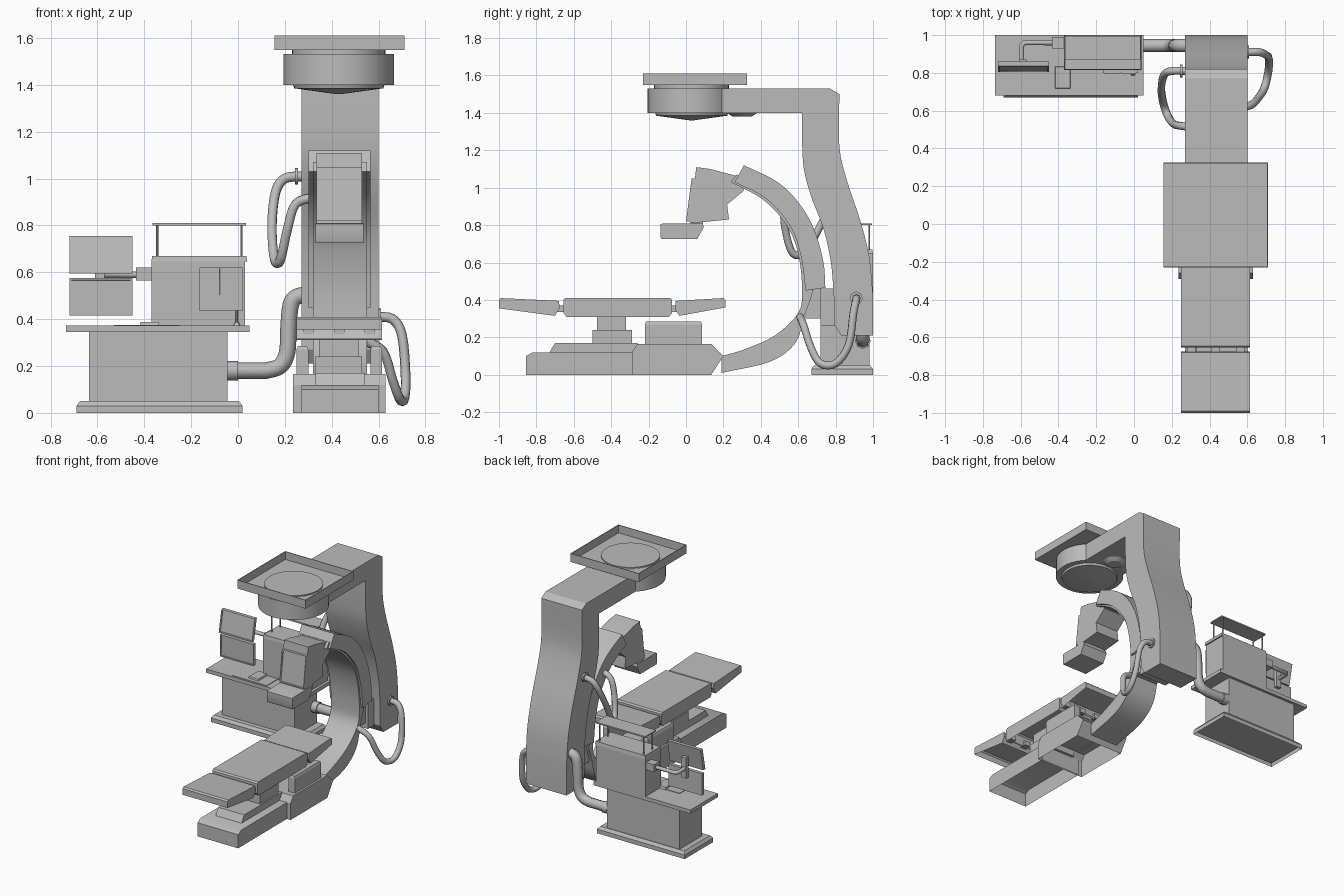
import bpy, bmesh, math
from mathutils import Vector

old = bpy.data.objects.get("Cube")
if old:
    bpy.data.objects.remove(old)

grey = bpy.data.materials.new("light grey")
grey.use_nodes = True
grey.diffuse_color = (0.5, 0.5, 0.5, 1)
grey.node_tree.nodes["Principled BSDF"].inputs["Base Color"].default_value = (0.5, 0.5, 0.5, 1)


def finish(name, bm, hollow=False):
    """Turn a bmesh into an object; hollow removes the faces pointing down."""
    bmesh.ops.recalc_face_normals(bm, faces=bm.faces)
    if hollow:
        bm.normal_update()
        under = [f for f in bm.faces if f.normal.z < -0.7]
        bmesh.ops.delete(bm, geom=under, context="FACES")
    mesh = bpy.data.meshes.new(name)
    bm.to_mesh(mesh)
    bm.free()
    mesh.materials.append(grey)
    ob = bpy.data.objects.new(name, mesh)
    bpy.context.collection.objects.link(ob)
    bpy.context.view_layer.objects.active = ob
    bpy.ops.object.select_all(action="DESELECT")
    ob.select_set(True)
    bpy.ops.object.shade_smooth_by_angle(angle=math.radians(30))
    return ob


def profile(name, pts, x0, x1, hollow=False):
    """Side outline in (y, z), extruded from x0 to x1."""
    bm = bmesh.new()
    face = bm.faces.new([bm.verts.new((x0, y, z)) for y, z in pts])
    res = bmesh.ops.extrude_face_region(bm, geom=[face])
    verts = [g for g in res["geom"] if isinstance(g, bmesh.types.BMVert)]
    bmesh.ops.translate(bm, verts=verts, vec=(x1 - x0, 0, 0))
    return finish(name, bm, hollow)


def box(name, x, y, z, inset=0.0, hollow=False):
    """Box from three ranges; inset narrows its top."""
    bm = bmesh.new()
    bmesh.ops.create_cube(bm, size=1)
    for v in bm.verts:
        s = inset if v.co.z > 0 else 0
        v.co = [(a + b) / 2 + k * (b - a - 2 * t)
                for (a, b), k, t in zip((x, y, z), v.co, (s, s, 0))]
    return finish(name, bm, hollow)


def panel(name, x, y, z, rim=0.012, depth=0.006):
    """Thin box with a recessed screen on its front face."""
    ob = box(name, x, y, z)
    bm = bmesh.new()
    bm.from_mesh(ob.data)
    front = min(bm.faces, key=lambda f: f.calc_center_median().y)
    bmesh.ops.inset_region(bm, faces=[front], thickness=rim)
    bmesh.ops.inset_region(bm, faces=[front], thickness=0.001, depth=-depth)
    bm.to_mesh(ob.data)
    bm.free()
    return ob


def disc(name, centre, r0, r1, z0, z1, sides=40):
    bm = bmesh.new()
    bmesh.ops.create_cone(bm, cap_ends=True, segments=sides, radius1=r0, radius2=r1, depth=z1 - z0)
    bmesh.ops.translate(bm, verts=bm.verts, vec=(*centre, (z0 + z1) / 2))
    return finish(name, bm)


def smooth(pts, steps=4):
    """Catmull-Rom curve through points of any dimension."""
    p = [Vector(q) for q in pts]
    p = [p[0] * 2 - p[1], *p, p[-1] * 2 - p[-2]]
    out = []
    for a, b, c, d in zip(p, p[1:], p[2:], p[3:]):
        for i in range(steps):
            t = i / steps
            out.append((b * 2 + (c - a) * t + (a * 2 - b * 5 + c * 4 - d) * t * t
                        + (b * 3 - a - c * 3 + d) * t ** 3) / 2)
    return [tuple(q) for q in out + [p[-2]]]


def tube(name, pts, radius):
    cu = bpy.data.curves.new(name, "CURVE")
    cu.dimensions = "3D"
    cu.bevel_depth, cu.bevel_resolution, cu.use_fill_caps = radius, 2, True
    sp = cu.splines.new("POLY")
    sp.points.add(len(pts) - 1)
    for point, co in zip(sp.points, pts):
        point.co = (*co, 1)
    cu.materials.append(grey)
    ob = bpy.data.objects.new(name, cu)
    bpy.context.collection.objects.link(ob)
    return ob


# Curved column with overhead arm
back = smooth([(.82, 1.50), (.82, 1.22), (.86, 1.04), (.93, .83), (.98, .63), (1, .42)])
front = smooth([(.79, .42), (.775, .6), (.735, .78), (.67, .95), (.63, 1.1), (.62, 1.25)])
profile("column", [(.03, 1.53), (.77, 1.53), *back, (1, .21), (.83, .21), (.79, .27),
                   *front, (.62, 1.4), (.03, 1.4)], .27, .6)

# Ceiling mount and lamp head
hub = (.43, .03)
disc("head_drum", hub, .235, .235, 1.4, 1.531)
disc("lamp_rim", hub, .19, .195, 1.385, 1.4)
disc("lamp_lens", hub, .01, .19, 1.36, 1.385)
disc("small_lamp", (.43, .3), .05, .08, 1.38, 1.4, 20)
disc("mount_neck", hub, .2, .2, 1.53, 1.553)
X, Y = (.155, .71), (-.23, .325)
box("tray_floor", X, Y, (1.548, 1.552))
disc("tray_ring", hub, .195, .195, 1.552, 1.56)
for i in (0, 1):
    s = (1, -1)[i] * .005
    box("tray_side", sorted((X[i], X[i] + s)), Y, (1.55, 1.61))
    box("tray_end", X, sorted((Y[i], Y[i] + s)), (1.55, 1.61))

# C-shaped arm and its outer sleeve
inner = smooth([(.24, 1.03), (.42, .93), (.55, .78), (.605, .62), (.62, .45),
                (.60, .33), (.475, .21), (.31, .135), (.19, .10)])
outer = smooth([(.19, .01), (.45, .07), (.585, .17), (.635, .32), (.68, .46),
                (.67, .62), (.6, .82), (.46, .97), (.27, 1.07)])
profile("c_arm", inner + outer, .32, .55)
sleeve_in = smooth([(.26, 1.03), (.43, .94), (.56, .79), (.615, .63), (.64, .45)])
sleeve_out = smooth([(.745, .465), (.735, .6), (.69, .765), (.61, .91), (.49, 1.03), (.31, 1.12)])
profile("arm_sleeve", sleeve_in + sleeve_out, .30, .565)
box("arm_joint", (.34, .53), (.64, .73), (.3, .46))
box("joint_flange", (.32, .55), (.72, .82), (.26, .46))

# Imaging head on the arm
profile("imaging_head", [(.055, 1.11), (.13, 1.1), (.28, 1.06), (.31, .985), (.22, .91),
                         (.23, .83), (.02, .81)], .335, .53)
cover = panel("head_cover", (.335, .53), (0, .025), (.82, 1.05))
for v in cover.data.vertices:
    v.co.y += (v.co.z - .82) * .13
profile("detector", [(-.135, .805), (-.12, .81), (.09, .81), (.095, .79), (.06, .725),
                     (-.13, .725), (-.135, .735)], .33, .535)
box("detector_neck", (.36, .51), (.03, .09), (.8, .83))

# Three-part table
T = (.25, .615)
profile("table_foot", [(-1, .4), (-.99, .41), (-.68, .395), (-.675, .36), (-.7, .315),
                       (-1, .355)], *T, hollow=True)
profile("table_middle", [(-.655, .4), (-.645, .41), (-.085, .41), (-.075, .4), (-.075, .33),
                         (-.09, .31), (-.64, .31), (-.655, .33)], *T, hollow=True)
profile("table_head", [(-.055, .395), (.2, .41), (.21, .4), (.21, .36), (-.035, .315),
                       (-.06, .35)], *T, hollow=True)
for y in (-.69, -.09):
    for x in (.28, .41, .54):
        box("table_hinge", (x, x + .045), (y, y + .05), (.335, .37))

# Pedestal
profile("base_front", [(-.855, 0), (-.855, .1), (-.82, .12), (-.28, .12), (-.28, 0)],
        .27, .6, hollow=True)
profile("base_middle", [(-.29, 0), (-.29, .12), (-.26, .165), (.135, .165), (.2, .1),
                        (.135, 0)], .235, .63, hollow=True)
profile("base_step", [(-.73, .12), (-.7, .17), (-.26, .17), (-.26, .12)], .33, .54)
box("lift_lower", (.33, .53), (-.5, -.29), (.16, .24))
box("lift_upper", (.345, .515), (-.475, -.32), (.23, .32))
for x in (.25, .565):
    box("side_block", (x, x + .05), (-.22, .085), (.16, .27))
    box("side_block_cap", (x, x + .05), (-.22, .085), (.27, .285), inset=.006)

# Console desk
box("desk_base", (-.69, .02), (.67, 1), (0, .03), hollow=True)
box("desk_base_bevel", (-.69, .02), (.67, 1), (.03, .05), inset=.015, hollow=True)
box("desk_body", (-.635, -.045), (.72, .98), (.05, .345), hollow=True)
box("desk_top", (-.735, .05), (.68, 1), (.345, .372))
box("trackpad", (-.42, -.335), (.715, .835), (.372, .387), inset=.005)
box("keyboard_mat", (-.53, -.25), (.69, .83), (.372, .376))

# Cabinet with doors and raised shelf
box("cabinet", (-.37, .03), (.82, 1), (.372, .645))
box("cabinet_top", (-.37, .04), (.815, 1), (.645, .67), inset=.004)
box("control_box", (-.165, .02), (.8, .83), (.435, .62))
for x in (-.155, -.07):
    panel("control_door", (x, x + .08), (.794, .802), (.5, .62), .004, .003)
disc("knob_stem", (-.005, .8), .005, .005, .372, .44, 10)
disc("knob_foot", (-.005, .8), .015, .01, .372, .385, 10)
box("shelf", (-.365, .035), (.87, .995), (.8, .81))
for x in (-.345, .015):
    for y in (.885, .98):
        disc("shelf_post", (x, y), .005, .005, .66, .805, 8)

# Pair of monitors on a bracket
for z, lean in ((.415, 0), (.595, .2)):
    screen = panel("monitor", (-.72, -.45), (.82, .845), (z, z + .16))
    for v in screen.data.vertices:
        v.co.y += (v.co.z - z) * lean - lean * .08
box("monitor_plate", (-.61, -.57), (.84, .87), (.52, .67))
box("bracket_mount", (-.435, -.37), (.93, .99), (.565, .62))
tube("bracket_rod", [(-.43, .96, .59), (-.58, .96, .59), (-.595, .945, .59), (-.595, .85, .59)], .014)

# Supply pipe between console and column
bend = smooth([(.12, .945, .18), (.18, .945, .2), (.21, .945, .26), (.215, .945, .36),
               (.225, .945, .46), (.25, .945, .495), (.3, .945, .505)])
tube("supply_pipe", [(-.05, .945, .18), *bend], .035)
tube("pipe_collar", [(-.046, .945, .18), (0, .945, .18)], .042)

# Hanging cables with end collars
tube("left_cable", smooth([(.28, .81, 1.01), (.2, .81, 1), (.16, .79, .94), (.145, .72, .8),
                           (.155, .64, .66), (.18, .57, .65), (.21, .53, .78),
                           (.245, .52, .89), (.32, .51, .92)]), .021)
tube("left_collar", [(.244, .81, 1.01), (.256, .81, 1.01)], .035)
tube("right_cable", smooth([(.59, .91, .41), (.66, .91, .4), (.7, .895, .33), (.715, .87, .16),
                            (.71, .8, .06), (.69, .72, .06), (.66, .67, .14),
                            (.62, .63, .26), (.54, .61, .31)]), .021)
tube("right_collar", [(.598, .91, .41), (.61, .91, .41)], .035)
